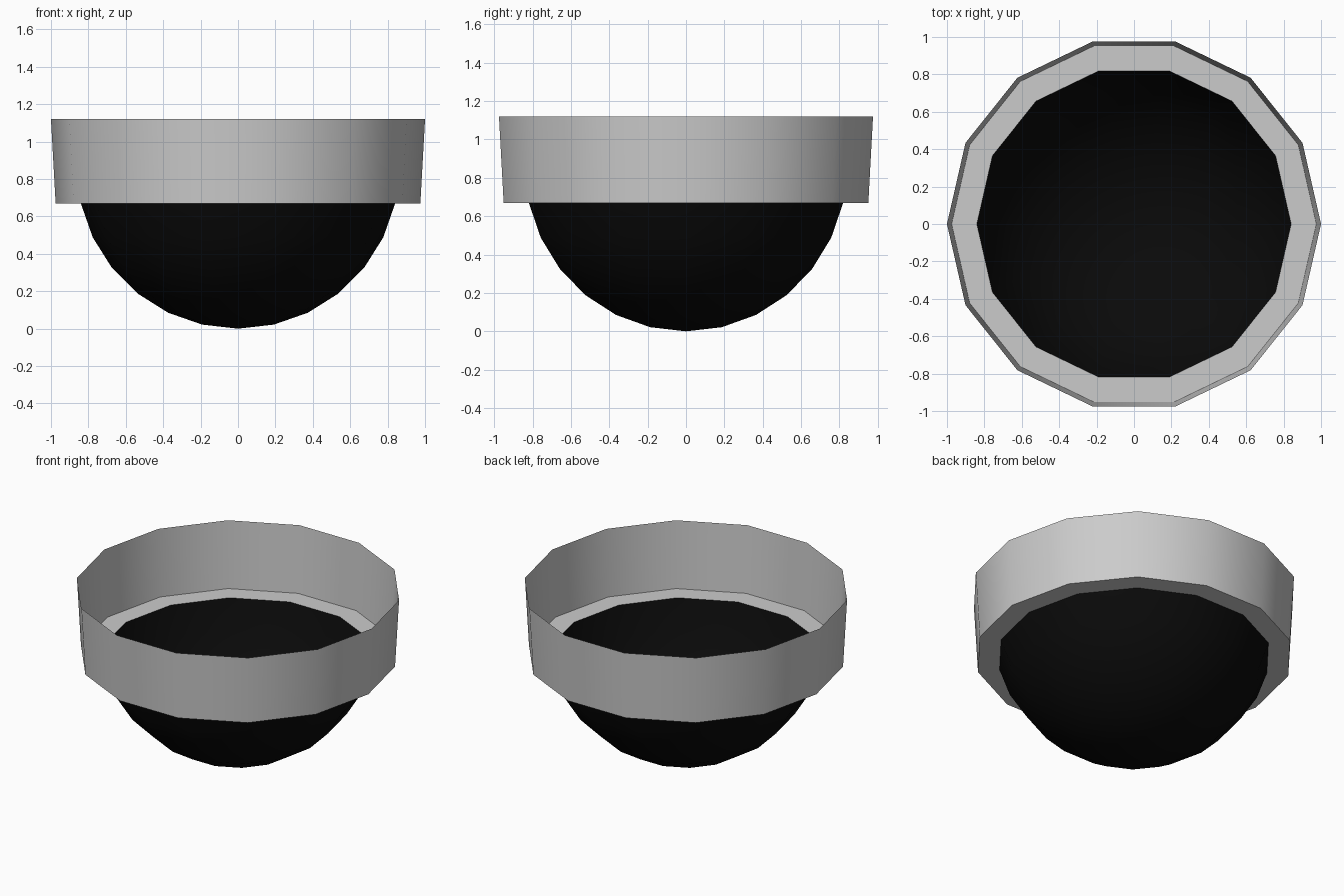
import bpy, bmesh, math

if "Cube" in bpy.data.objects:
    bpy.data.objects.remove(bpy.data.objects["Cube"])

SIDES = 14


def material(name, value):
    m = bpy.data.materials.new(name)
    m.diffuse_color = (value, value, value, 1)
    m.use_nodes = True
    m.node_tree.nodes["Principled BSDF"].inputs["Base Color"].default_value = m.diffuse_color
    return m


def lathe(name, profile, mat, smooth_angle):
    """Revolve (radius, z) points into an open 14-sided shell."""
    bm = bmesh.new()
    rings = []
    for r, z in profile:
        if r == 0:
            rings.append([bm.verts.new((0, 0, z))] * SIDES)
        else:
            rings.append([bm.verts.new((r * math.cos(math.tau * i / SIDES),
                                        r * math.sin(math.tau * i / SIDES), z))
                          for i in range(SIDES)])
    for a, b in zip(rings, rings[1:]):
        for i in range(SIDES):
            j = (i + 1) % SIDES
            quad = list(dict.fromkeys((a[i], a[j], b[j], b[i])))
            bm.faces.new(quad)
    mesh = bpy.data.meshes.new(name)
    bm.to_mesh(mesh)
    bm.free()
    mesh.materials.append(mat)
    ob = bpy.data.objects.new(name, mesh)
    bpy.context.collection.objects.link(ob)
    bpy.ops.object.select_all(action='DESELECT')
    ob.select_set(True)
    bpy.context.view_layer.objects.active = ob
    bpy.ops.object.shade_smooth_by_angle(angle=math.radians(smooth_angle))
    return ob


grey = material("light_grey", 0.6)
black = material("glossy_black", 0.003)

# Dome: lower part of a 14-ring sphere, open at the top
R = 0.862
dome = [(R * math.sin(k * math.pi / 14), R * (1 - math.cos(k * math.pi / 14)))
        for k in range(7)]
lathe("dome", dome, black, 40)

# Housing: flat flange at the dome's edge and a slightly flared wall
lathe("housing", [(dome[-1][0], 0.67), (0.975, 0.67), (1.0, 1.12)], grey, 40)
